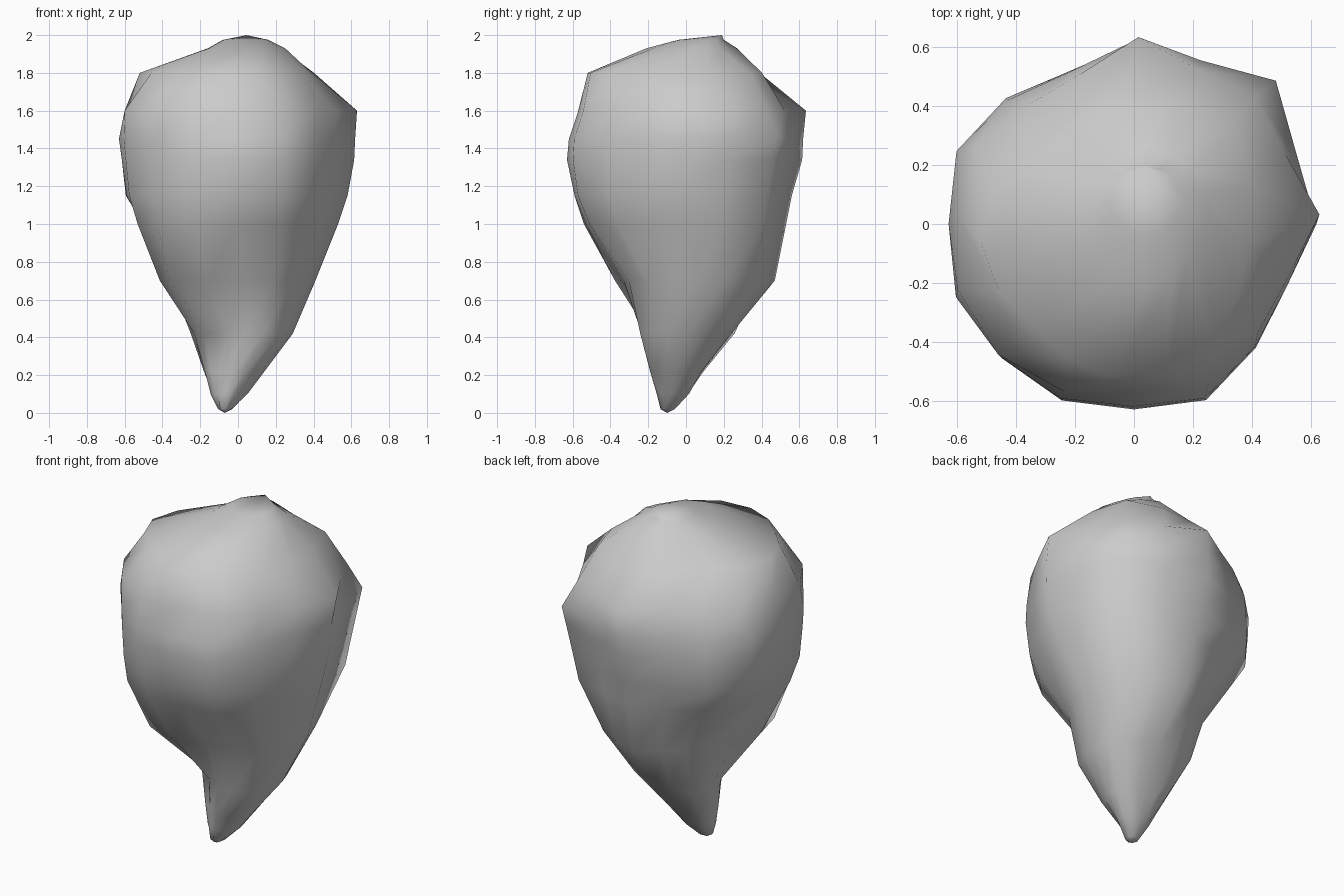
import bpy, bmesh
from math import cos, sin, pi

if "Cube" in bpy.data.objects:
    bpy.data.objects.remove(bpy.data.objects["Cube"])

# Cross-sections: height, then reach from the axis toward
# E, NE, N, NW, W, SW, S, SE (x is E, y is N)
SECTIONS = [
    (0.10, 0.05, 0.01, 0.01, 0.07, 0.145, 0.165, 0.155, 0.08),
    (0.22, 0.14, 0.11, 0.08, 0.16, 0.175, 0.165, 0.19, 0.18),
    (0.42, 0.29, 0.28, 0.24, 0.31, 0.23, 0.165, 0.235, 0.30),
    (0.70, 0.41, 0.46, 0.47, 0.355, 0.36, 0.48, 0.33, 0.35),
    (1.00, 0.53, 0.59, 0.53, 0.52, 0.51, 0.61, 0.53, 0.52),
    (1.15, 0.58, 0.62, 0.56, 0.61, 0.59, 0.63, 0.59, 0.57),
    (1.34, 0.615, 0.66, 0.615, 0.61, 0.615, 0.64, 0.63, 0.59),
    (1.45, 0.62, 0.685, 0.62, 0.60, 0.63, 0.64, 0.62, 0.585),
    (1.60, 0.63, 0.60, 0.635, 0.54, 0.60, 0.64, 0.57, 0.56),
    (1.80, 0.39, 0.48, 0.39, 0.41, 0.52, 0.49, 0.52, 0.48),
    (1.93, 0.25, 0.27, 0.27, 0.18, 0.16, 0.16, 0.21, 0.20),
]
# Flats (<1) and corners (>1) between those directions, on the broad body
BULGE = (0.92, 0.92, 0.92, 1.06, 1.03, 1.02, 1.06, 0.93)
TIP = (-0.07, -0.10, 0.0)
CROWN = (0.045, 0.19, 2.0)
N = 16

bm = bmesh.new()


def ring(z, cx, cy, reach, bulge=0.0):
    """Closed ring whose reach in each direction is measured from the axis."""
    verts = []
    for i in range(N):
        a = 2 * pi * i / N
        j = i // 2
        r = reach[j]
        if i % 2:
            r = (r + reach[(j + 1) % 8]) / 2
            r *= 1 + bulge * (BULGE[j] - 1)
        r -= cx * cos(a) + cy * sin(a)
        verts.append(bm.verts.new((cx + r * cos(a), cy + r * sin(a), z)))
    return verts


def round_ring(z, cx, cy, radius):
    dirs = [k * pi / 4 for k in range(8)]
    return ring(z, cx, cy, [radius + cx * cos(a) + cy * sin(a) for a in dirs])


# Blunt tip, irregular body, domed crown
rings = [round_ring(0.02, TIP[0], TIP[1], 0.035)]
for z, *reach in SECTIONS:
    cx = (reach[0] - reach[4]) / 2
    cy = (reach[2] - reach[6]) / 2
    rings.append(ring(z, cx, cy, reach, 1.0 if 0.9 < z < 1.7 else 0.4))
rings.append(round_ring(1.975, 0.04, 0.08, 0.12))

for low, high in zip(rings, rings[1:]):
    for i in range(N):
        k = (i + 1) % N
        bm.faces.new((low[i], low[k], high[k], high[i]))
bottom, top = bm.verts.new(TIP), bm.verts.new(CROWN)
for i in range(N):
    k = (i + 1) % N
    bm.faces.new((bottom, rings[0][k], rings[0][i]))
    bm.faces.new((top, rings[-1][i], rings[-1][k]))

bmesh.ops.recalc_face_normals(bm, faces=bm.faces)
for f in bm.faces:
    f.smooth = True

mesh = bpy.data.meshes.new("tapered_rock")
bm.to_mesh(mesh)
bm.free()
rock = bpy.data.objects.new("tapered_rock", mesh)
bpy.context.collection.objects.link(rock)
